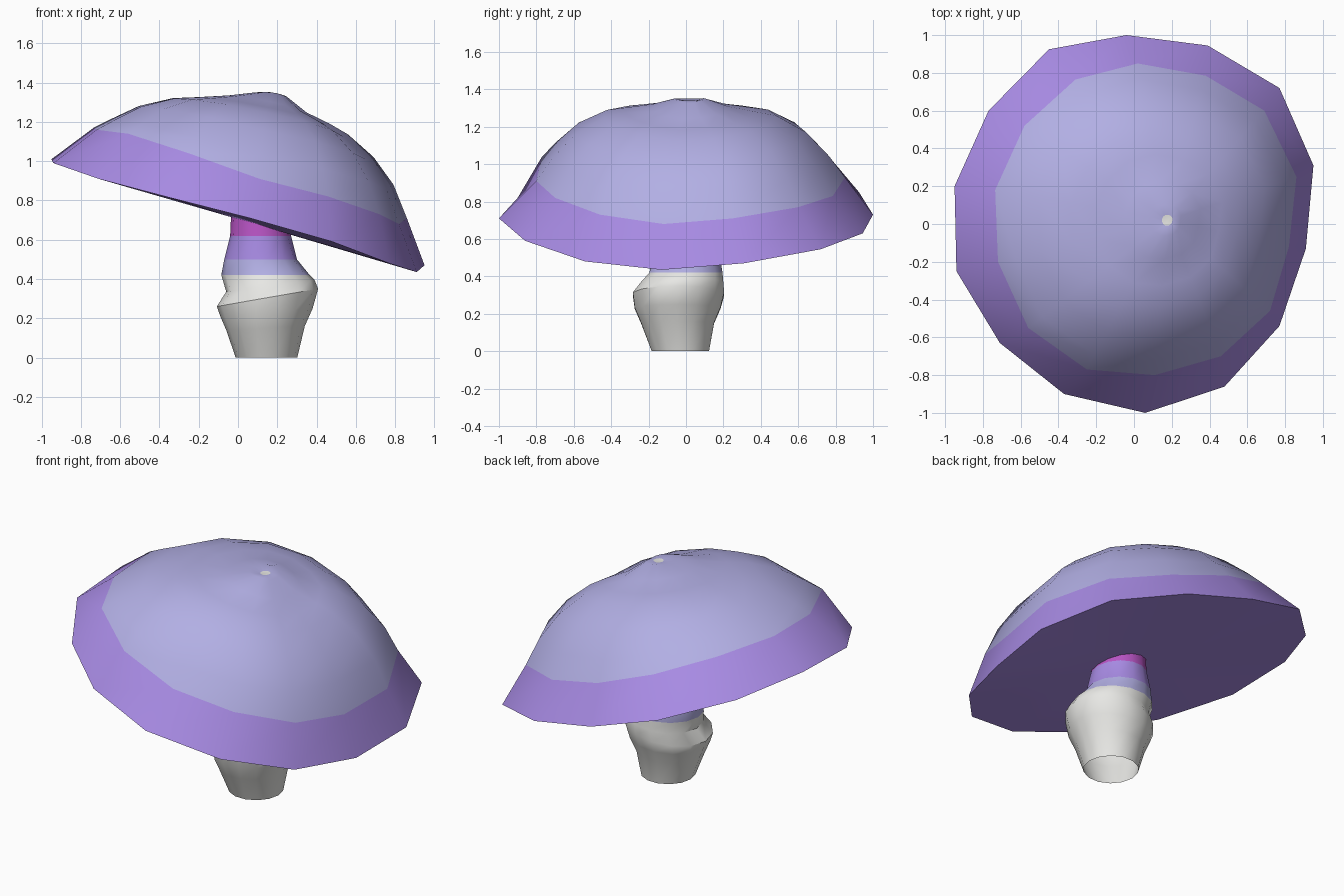
import bpy
import bmesh
from math import cos, sin, tau

cube = bpy.data.objects.get("Cube")
if cube:
    bpy.data.objects.remove(cube, do_unlink=True)


def make_material(name, rgb):
    """Flat material from an sRGB byte colour, stored as linear values."""
    linear = [((c / 255 + 0.055) / 1.055) ** 2.4 for c in rgb]
    material = bpy.data.materials.new(name)
    material.use_nodes = True
    material.diffuse_color = (*linear, 1)
    shader = material.node_tree.nodes["Principled BSDF"]
    shader.inputs["Base Color"].default_value = (*linear, 1)
    return material


lavender = make_material("lavender", (178, 175, 228))
purple = make_material("purple", (168, 139, 228))
magenta = make_material("magenta", (184, 84, 196))
off_white = make_material("off white", (232, 232, 229))


def loft(name, rings, materials, band_materials, bottom=None, top=None):
    """Skin closed rings from bottom to top, with optional centre points as caps."""
    bm = bmesh.new()
    loops = [[bm.verts.new(point) for point in ring] for ring in rings]
    count = len(loops[0])
    for lower, upper, index in zip(loops, loops[1:], band_materials):
        for i in range(count):
            j = (i + 1) % count
            face = bm.faces.new((lower[i], lower[j], upper[j], upper[i]))
            face.material_index = index
    if bottom:
        centre, index = bm.verts.new(bottom[0]), bottom[1]
        for i in range(count):
            face = bm.faces.new((centre, loops[0][(i + 1) % count], loops[0][i]))
            face.material_index = index
    if top:
        centre, index = bm.verts.new(top[0]), top[1]
        for i in range(count):
            face = bm.faces.new((centre, loops[-1][i], loops[-1][(i + 1) % count]))
            face.material_index = index
    mesh = bpy.data.meshes.new(name)
    bm.to_mesh(mesh)
    bm.free()
    for material in materials:
        mesh.materials.append(material)
    obj = bpy.data.objects.new(name, mesh)
    bpy.context.collection.objects.link(obj)
    bpy.ops.object.select_all(action="DESELECT")
    obj.select_set(True)
    bpy.context.view_layer.objects.active = obj
    bpy.ops.object.shade_smooth_by_angle(angle=0.75)
    return obj


# Cap: irregular tilted rim, and the edge where the rim band meets the dome
rim = [(-.45, .925, .85), (-.77, .6, .94), (-.95, .2, 1.01), (-.94, -.25, .99),
       (-.71, -.63, .91), (-.37, -.9, .82), (.06, -1, .71), (.48, -.86, .59),
       (.77, -.54, .48), (.91, -.13, .435), (.95, .31, .47), (.77, .72, .545),
       (.39, .945, .63), (-.04, 1, .73)]
band = [(-.31, .765, 1.04), (-.58, .52, 1.13), (-.735, .18, 1.17), (-.72, -.2, 1.16),
        (-.56, -.55, 1.14), (-.25, -.77, 1.04), (.11, -.8, .91), (.46, -.7, .82),
        (.72, -.46, .73), (.82, -.12, .68), (.86, .25, .71), (.69, .6, .77),
        (.38, .785, .83), (.02, .85, .93)]
tip = (.18, .02, 1.34)


def dome_ring(scale, rise, lean):
    """Shrink the band towards the tip, raising it less on the drooping side."""
    ring = []
    for x, y, z in band:
        dx, dy = x - tip[0], y - tip[1]
        facing = dx / (dx * dx + dy * dy) ** 0.5
        lift = rise - lean * facing
        ring.append((tip[0] + dx * scale, tip[1] + dy * scale,
                     z + (tip[2] - z) * lift))
    return ring


dome = [dome_ring(*step) for step in (
    (.9, .27, 0), (.75, .57, .08), (.56, .78, .11), (.42, .84, .08),
    (.25, .91, .06), (.1, 1.02, .04), (.035, 1, 0))]
cap_rings = [rim, band] + dome
cap_bands = [0] + [1] * len(dome)
loft("mushroom_cap", cap_rings, [purple, lavender, off_white], cap_bands,
     bottom=((0, 0, .705), 0), top=(tip, 2))


# Stem: open tube with a lopsided bulge and painted bands near the top
def stem_ring(cx, cy, z, rx, ry, tilt=0, sides=14):
    ring = []
    for i in range(sides):
        a = tau * i / sides
        ring.append((cx + rx * cos(a), cy + ry * sin(a), z + tilt * cos(a)))
    return ring


stem_rings = [stem_ring(*step) for step in (
    (.145, -.03, 0, .157, .157),
    (.14, -.045, .15, .2, .2, .01),
    (.145, -.045, .23, .235, .235, .02),
    (.15, -.04, .305, .258, .25, .045),
    (.165, -.02, .365, .225, .225, .03),
    (.14, 0, .42, .225, .2),
    (.115, 0, .5, .185, .187),
    (.115, 0, .62, .155, .17),
    (.11, 0, .85, .14, .15))]
stem_bands = [0] * 5 + [1, 2, 3]
loft("mushroom_stem", stem_rings, [off_white, lavender, purple, magenta], stem_bands)
